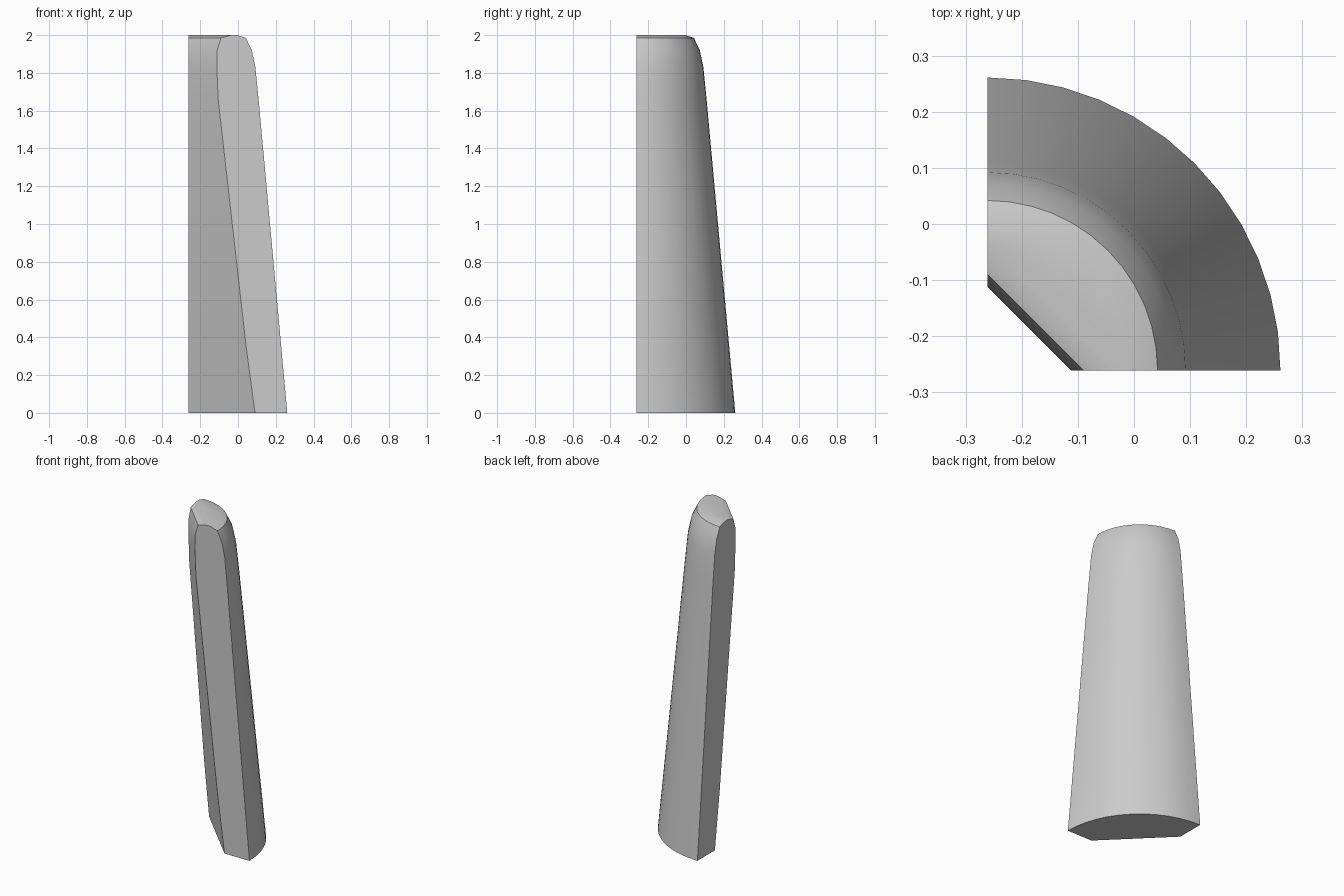
import bpy
import bmesh
from math import cos, sin, pi, radians

cube = bpy.data.objects.get("Cube")
if cube:
    bpy.data.objects.remove(cube, do_unlink=True)

CORNER = -0.261      # axis of the quarter-round, in x and y
SEGMENTS = 12

# Each station: height, outer radius, reach of the flat inner chord
STATIONS = [
    (0.0, 0.522, 0.351),
    (0.36, 0.489, 0.303),
    (1.66, 0.370, 0.156),
    (1.83, 0.353, 0.149),
    (1.92, 0.334, 0.150),
    (1.985, 0.303, 0.171),
    (2.0, 0.257, 0.225),
]

# Plain grey material
grey = bpy.data.materials.new("light_grey")
grey.use_nodes = True
colour = (0.6, 0.6, 0.6, 1.0)
grey.diffuse_color = colour
grey.node_tree.nodes["Principled BSDF"].inputs["Base Color"].default_value = colour


def section(bm, z, radius, chord):
    """Quarter arc closed by a diagonal chord on the inside."""
    angles = [i * pi / 2 / SEGMENTS for i in range(SEGMENTS + 1)]
    points = [(radius * cos(a), radius * sin(a)) for a in angles]
    points += [(0, chord), (chord, 0)]
    return [bm.verts.new((CORNER + x, CORNER + y, z)) for x, y in points]


# Tapered corner post lofted through the stations
bm = bmesh.new()
rings = [section(bm, *station) for station in STATIONS]
for low, high in zip(rings, rings[1:]):
    for i in range(len(low)):
        j = (i + 1) % len(low)
        bm.faces.new((low[i], low[j], high[j], high[i]))
bm.faces.new(rings[-1])
bm.faces.new(rings[0][::-1])
bmesh.ops.recalc_face_normals(bm, faces=bm.faces)

mesh = bpy.data.meshes.new("tapered_leg")
bm.to_mesh(mesh)
bm.free()
mesh.materials.append(grey)
leg = bpy.data.objects.new("tapered_leg", mesh)
bpy.context.collection.objects.link(leg)

# Smooth curved sides, crisp cut edges
bpy.ops.object.select_all(action="DESELECT")
leg.select_set(True)
bpy.context.view_layer.objects.active = leg
bpy.ops.object.shade_smooth_by_angle(angle=radians(42))
